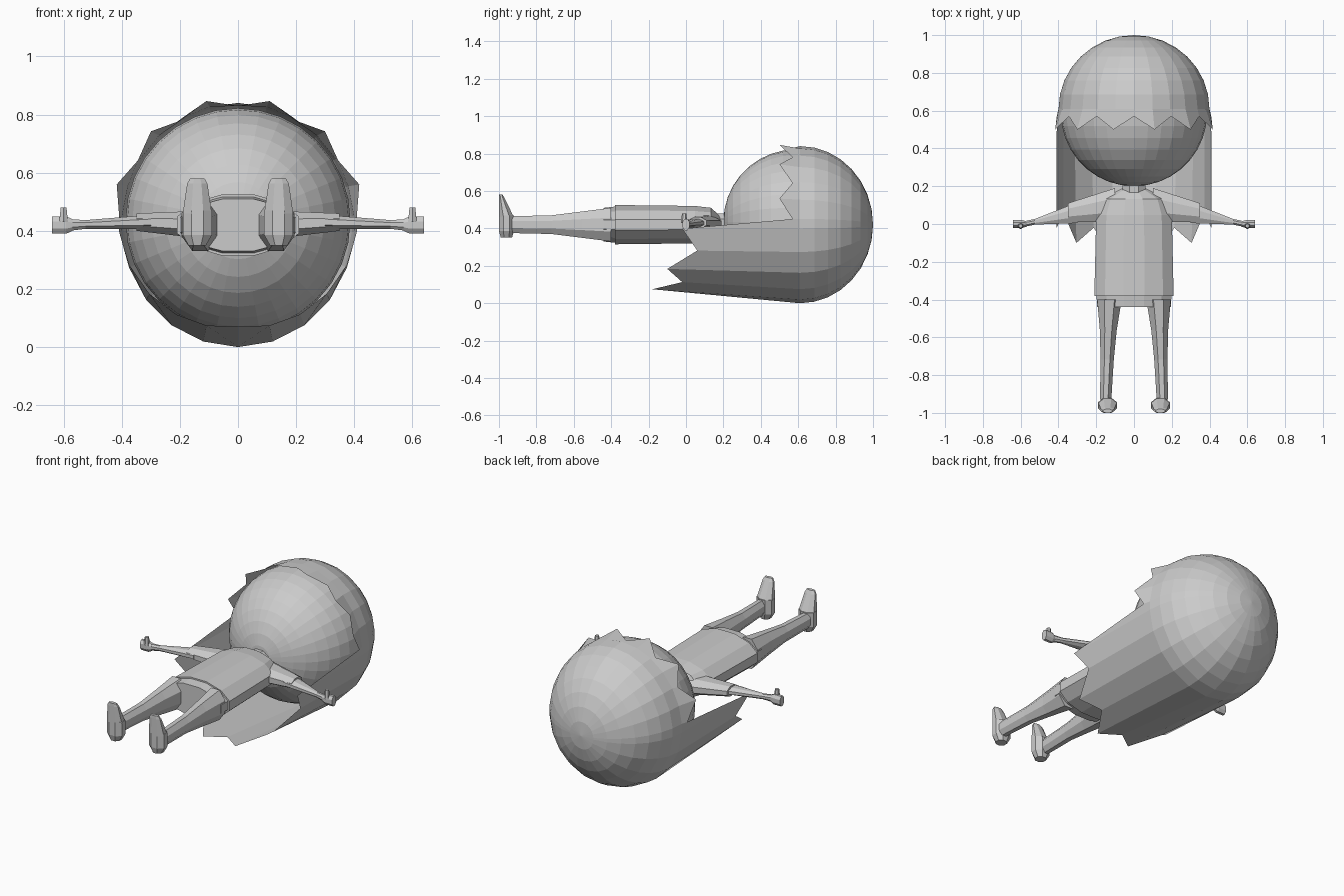
import bpy
import bmesh
from math import pi, sin, cos, radians
from mathutils import Matrix, Vector

default_cube = bpy.data.objects.get("Cube")
if default_cube:
    bpy.data.objects.remove(default_cube)

SHADE = 0.6
colour = (SHADE, SHADE, SHADE, 1)
grey = bpy.data.materials.new("plain grey")
grey.use_nodes = True
grey.diffuse_color = colour
grey.node_tree.nodes["Principled BSDF"].inputs["Base Color"].default_value = colour


def finish(name, bm, mirror=False):
    """Turn the bmesh into a flat shaded object, mirrored in x if wanted."""
    bmesh.ops.recalc_face_normals(bm, faces=bm.faces)
    mesh = bpy.data.meshes.new(name)
    bm.to_mesh(mesh)
    bm.free()
    mesh.materials.append(grey)
    part = bpy.data.objects.new(name, mesh)
    bpy.context.collection.objects.link(part)
    if mirror:
        modifier = part.modifiers.new("Mirror", 'MIRROR')
        modifier.use_clip = True


def loft(name, axis, start, end, sizes, sides=8, mirror=False):
    """Skin sections along a line; sizes hold (fraction, half width, half depth)."""
    bm = bmesh.new()
    start, end = Vector(start), Vector(end)
    across, along = [n for n in range(3) if n != axis]
    step = 2 * pi / sides
    grow = 1 / cos(step / 2)
    rings = []
    for fraction, width, depth in sizes:
        ring = []
        for k in range(sides):
            turn = (k + 0.5) * step
            point = start.lerp(end, fraction)
            point[across] += width * grow * cos(turn)
            point[along] += depth * grow * sin(turn)
            ring.append(bm.verts.new(point))
        rings.append(ring)
    for lower, upper in zip(rings, rings[1:]):
        for k in range(sides):
            bm.faces.new((lower[k - 1], lower[k], upper[k], upper[k - 1]))
    bm.faces.new(rings[0])
    bm.faces.new(rings[-1])
    finish(name, bm, mirror)


X, Y, Z = range(3)

# Head: a sphere whose poles lie along the body
bm = bmesh.new()
placement = Matrix.Translation((0, 0.587, 0.435)) @ Matrix.Rotation(pi / 2, 4, 'X')
bmesh.ops.create_uvsphere(bm, u_segments=32, v_segments=18, radius=0.387, matrix=placement)
finish("head", bm)


def hair_edge(i):
    """Angle from the nape, end position and end radius of one hair column."""
    tip = i % 2 == 1
    if i < 6:
        # Long strands behind the back, shorter towards the sides
        return radians(17.4 * i), 0.04 * i - (0.22 if tip else 0.1), 0.35 + 0.012 * i
    # Flared fringe over the face
    angle = radians(180 - 14.3 * (12 - i))
    return angle, (0.5 if tip else 0.57), (0.44 if tip else 0.41)


# Hair: columns run from the crown to a jagged edge
ROWS = 8
CENTRE = 0.42
bm = bmesh.new()
crown = bm.verts.new((0, 1, CENTRE))
columns = []
for i in range(13):
    angle, edge_y, edge_radius = hair_edge(i)
    column = []
    for row in range(1, ROWS + 1):
        latitude = pi / 2 * row / ROWS
        ring = sin(latitude)
        column.append(bm.verts.new((0.4 * ring * sin(angle),
                                    0.61 + 0.39 * cos(latitude),
                                    CENTRE * (1 - ring * cos(angle)))))
    column.append(bm.verts.new((edge_radius * sin(angle), edge_y,
                                CENTRE - edge_radius * cos(angle))))
    columns.append(column)
for left, right in zip(columns, columns[1:]):
    bm.faces.new((crown, left[0], right[0]))
    for row in range(ROWS):
        bm.faces.new((left[row], left[row + 1], right[row + 1], right[row]))
finish("hair", bm, mirror=True)

# Neck, shirt and shorts share the body's centre line
loft("neck", Y, (0, 0.1, 0.43), (0, 0.24, 0.43), [(0, 0.06, 0.05), (1, 0.06, 0.05)])
loft("shirt", Y, (0, -0.38, CENTRE), (0, 0.19, CENTRE),
     [(0, 0.21, 0.105), (0.75, 0.2, 0.1), (0.9, 0.17, 0.09), (1, 0.06, 0.04)], sides=12)
loft("shorts", Y, (0, -0.35, CENTRE), (0, -0.44, CENTRE),
     [(0, 0.2, 0.1), (1, 0.195, 0.09)], sides=12)

# Sleeves, arms, hands and thumbs
loft("sleeve", X, (0.1, 0.1, CENTRE), (0.35, 0.06, 0.43),
     [(0, 0.09, 0.05), (1, 0.05, 0.03)], mirror=True)
loft("arm", X, (0.3, 0.06, 0.43), (0.58, 0, CENTRE),
     [(0, 0.055, 0.025), (0.8, 0.015, 0.015), (1, 0.015, 0.02)], mirror=True)
loft("hand", X, (0.57, 0, CENTRE), (0.64, 0, CENTRE),
     [(0, 0.015, 0.02), (0.3, 0.02, 0.03), (1, 0.02, 0.03)], mirror=True)
loft("thumb", Z, (0.6, -0.01, 0.43), (0.6, -0.01, 0.48),
     [(0, 0.015, 0.015), (1, 0.01, 0.01)], sides=6, mirror=True)

# Legs taper to the ankles
loft("leg", Y, (0.13, -0.4, CENTRE), (0.15, -0.93, CENTRE),
     [(0, 0.065, 0.09), (0.3, 0.045, 0.07), (0.6, 0.035, 0.05), (1, 0.03, 0.045)], mirror=True)

# Feet: soles face the far end, toes point up
loft("heel", Z, (0.14, -0.96, 0.35), (0.14, -0.96, 0.47),
     [(0, 0.03, 0.03), (0.3, 0.05, 0.04), (1, 0.05, 0.04)], mirror=True)
loft("toe", Z, (0.14, -0.96, 0.46), (0.14, -0.99, 0.58),
     [(0, 0.05, 0.04), (0.85, 0.035, 0.015), (1, 0.025, 0.01)], mirror=True)
